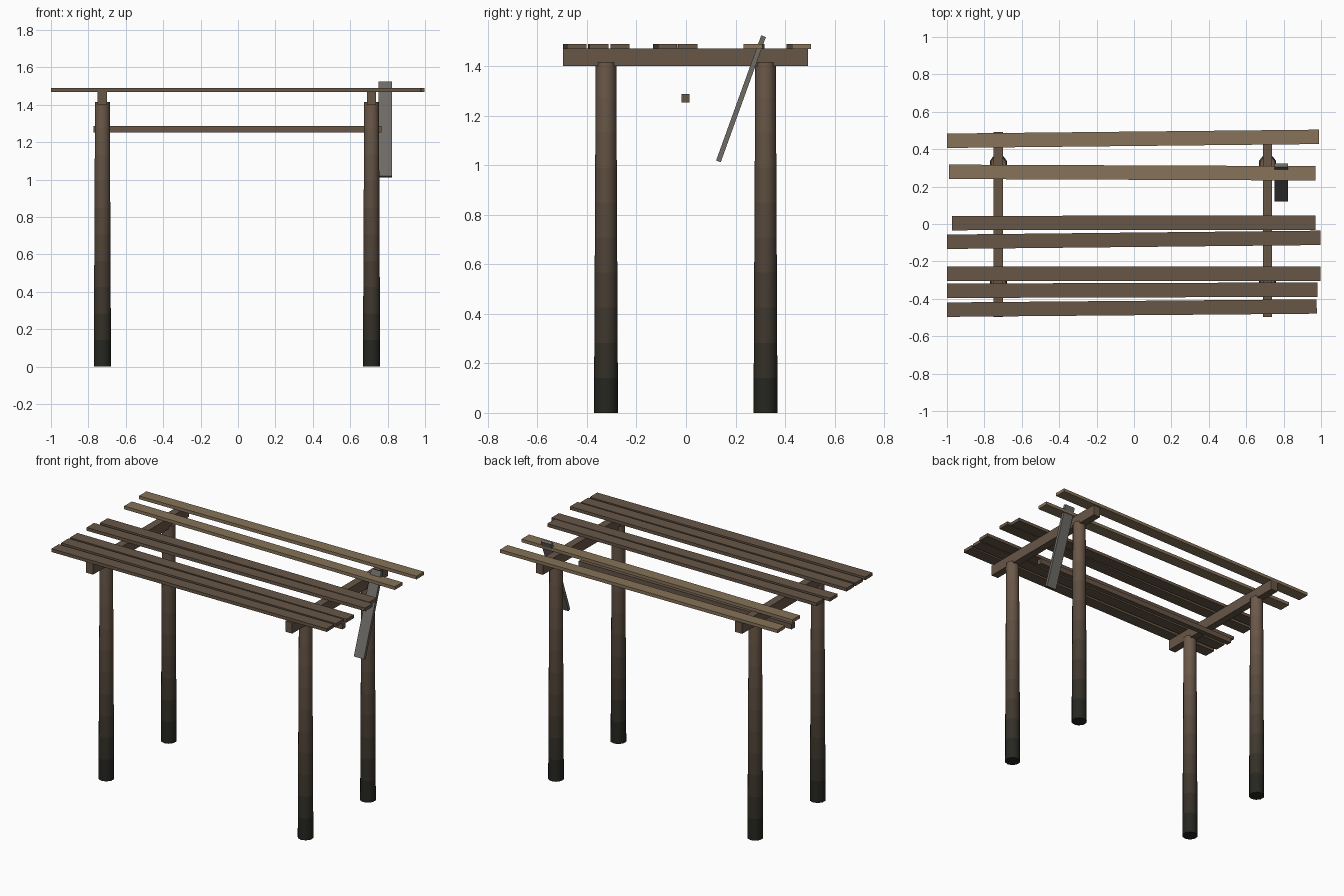
import bpy, bmesh, math
from mathutils import Matrix, Vector

if "Cube" in bpy.data.objects:
    bpy.data.objects.remove(bpy.data.objects["Cube"])


def material(name, rgb):
    m = bpy.data.materials.new(name)
    m.diffuse_color = (*rgb, 1)
    m.use_nodes = True
    m.node_tree.nodes["Principled BSDF"].inputs["Base Color"].default_value = m.diffuse_color
    return m


DARK_WOOD = material("dark_wood", (0.135, 0.092, 0.062))
PALE_WOOD = material("pale_wood", (0.24, 0.17, 0.10))
GREY_WOOD = material("grey_wood", (0.16, 0.15, 0.135))

# Damp-to-dry wood colours used up the posts
BANDS = 10
DAMP, DRY = Vector((0.014, 0.017, 0.013)), Vector((0.15, 0.10, 0.067))
POST_MATS = [material(f"post_wood_{i}", DAMP.lerp(DRY, min(1, (i + 0.3) / (BANDS - 1))))
             for i in range(BANDS)]


def finish(name, bm, mats):
    me = bpy.data.meshes.new(name)
    bm.to_mesh(me)
    bm.free()
    ob = bpy.data.objects.new(name, me)
    bpy.context.collection.objects.link(ob)
    for m in mats:
        me.materials.append(m)
    return ob


def box(name, size, centre, mat, rot=(0, 0, 0)):
    bm = bmesh.new()
    bmesh.ops.create_cube(bm, size=1, matrix=Matrix.Diagonal((*size, 1)))
    ob = finish(name, bm, [mat])
    ob.location = centre
    ob.rotation_euler = rot
    return ob


def post(name, x, y, height=1.415, r0=0.0485, r1=0.0415, sides=10):
    bm = bmesh.new()
    rings = []
    for i in range(BANDS + 1):
        t = i / BANDS
        r = r0 + (r1 - r0) * t
        rings.append([bm.verts.new((r * math.sin(2 * math.pi * k / sides),
                                    r * math.cos(2 * math.pi * k / sides),
                                    height * t)) for k in range(sides)])
    for i in range(BANDS):
        a, b = rings[i], rings[i + 1]
        for k in range(sides):
            n = (k + 1) % sides
            bm.faces.new((a[k], a[n], b[n], b[k])).material_index = i
    bm.faces.new(rings[0])
    bm.faces.new(rings[-1]).material_index = BANDS - 1
    bmesh.ops.recalc_face_normals(bm, faces=bm.faces)
    ob = finish(name, bm, POST_MATS)
    ob.location = (x, y, 0)
    bpy.ops.object.select_all(action='DESELECT')
    ob.select_set(True)
    bpy.context.view_layer.objects.active = ob
    bpy.ops.object.shade_smooth_by_angle(angle=math.radians(40))


# Posts and the beams resting on them
for side, x in (("left", -0.725), ("right", 0.714)):
    post(f"{side}_front_post", x, -0.323)
    post(f"{side}_back_post", x, 0.321)
    box(f"{side}_beam", (0.05, 0.988, 0.07), (x, -0.002, 1.435), DARK_WOOD)

# Hanging rail under the roof
box("cross_rail", (1.54, 0.034, 0.034), (-0.003, -0.002, 1.27), DARK_WOOD)

# Roof slats: left x, left y, right x, right y, material
SLATS = [
    (-1.00, 0.445, 0.99, 0.466, PALE_WOOD),
    (-0.99, 0.279, 0.97, 0.271, PALE_WOOD),
    (-0.973, 0.005, 0.97, 0.007, DARK_WOOD),
    (-1.00, -0.095, 0.997, -0.074, DARK_WOOD),
    (-1.00, -0.266, 0.997, -0.266, DARK_WOOD),
    (-1.00, -0.357, 0.98, -0.351, DARK_WOOD),
    (-1.00, -0.458, 0.977, -0.441, DARK_WOOD),
]
for i, (xa, ya, xb, yb, mat) in enumerate(SLATS, 1):
    box(f"roof_slat_{i}", (math.hypot(xb - xa, yb - ya), 0.077, 0.021),
        ((xa + xb) / 2, (ya + yb) / 2, 1.479), mat,
        (0, 0, math.atan2(yb - ya, xb - xa)))

# Loose grey plank leaning on the right side
box("loose_plank", (0.072, 0.02, 0.537), (0.787, 0.222, 1.268), GREY_WOOD,
    (-math.atan2(0.182, 0.505), 0, 0))
